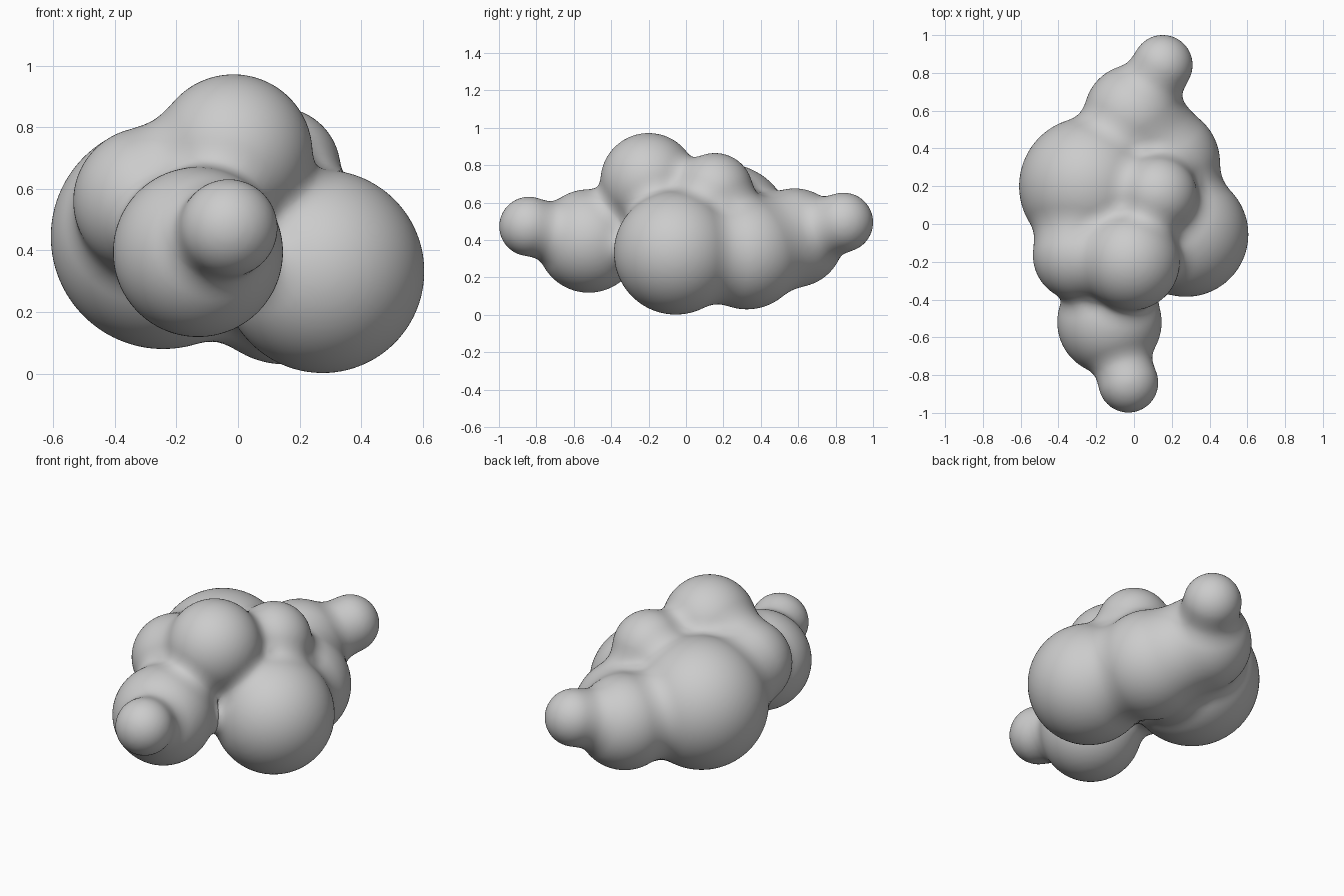
import bpy, bmesh
from mathutils import Vector, Matrix

if "Cube" in bpy.data.objects:
    bpy.data.objects.remove(bpy.data.objects["Cube"])

# Lobes of the cloud-like blob: (x, y, z, radius)
LOBES = [
    (-0.03, -0.84, 0.473, 0.158),   # front tip
    (-0.13, -0.52, 0.395, 0.276),   # front body
    (0.275, -0.055, 0.332, 0.330),  # right side
    (-0.015, -0.20, 0.715, 0.257),  # top dome
    (-0.295, -0.165, 0.56, 0.240),  # left front
    (-0.243, 0.20, 0.445, 0.365),   # left side
    (0.00, 0.58, 0.412, 0.264),     # back body
    (0.152, 0.842, 0.495, 0.158),   # back tip
    (0.155, 0.325, 0.33, 0.300),    # right back
    (0.13, 0.155, 0.662, 0.203),    # upper back dome
]
BALLS = [(Vector(l[:3]), l[3]) for l in LOBES]
K = 0.10  # fillet size where lobes meet


def field(p):
    """Filleted union of the lobes: distance and gradient at p."""
    parts = []
    for c, r in BALLS:
        v = p - c
        n = v.length
        parts.append((n - r, v / max(n, 1e-6)))
    parts.sort(key=lambda a: a[0])
    d, g = parts[0]
    for e, ge in parts[1:]:
        h = K - abs(e - d)
        if h <= 0:
            continue
        w = h / (2 * K)
        if e < d:
            w = 1 - w
        d = min(d, e) - h * h / (4 * K)
        g = g * (1 - w) + ge * w
    return d, g


# Rough union of the spheres
bm = bmesh.new()
for c, r in BALLS:
    bmesh.ops.create_icosphere(bm, subdivisions=4, radius=r, matrix=Matrix.Translation(c))
mesh = bpy.data.meshes.new("blob_body")
bm.to_mesh(mesh)
bm.free()
blob = bpy.data.objects.new("blob_body", mesh)
bpy.context.collection.objects.link(blob)
bpy.context.view_layer.objects.active = blob
blob.select_set(True)

# One continuous skin
rem = blob.modifiers.new("skin", 'REMESH')
rem.mode = 'VOXEL'
rem.voxel_size = 0.018
soft = blob.modifiers.new("soften", 'SMOOTH')
soft.factor = 0.5
soft.iterations = 8
for name in ("skin", "soften"):
    bpy.ops.object.modifier_apply(modifier=name)

# Settle the skin onto the filleted surface
for v in blob.data.vertices:
    p = v.co.copy()
    for _ in range(4):
        d, g = field(p)
        if abs(d) < 1e-4:
            break
        p -= g * (d / max(g.length_squared, 0.2))
    v.co = p

bpy.ops.object.shade_smooth()
